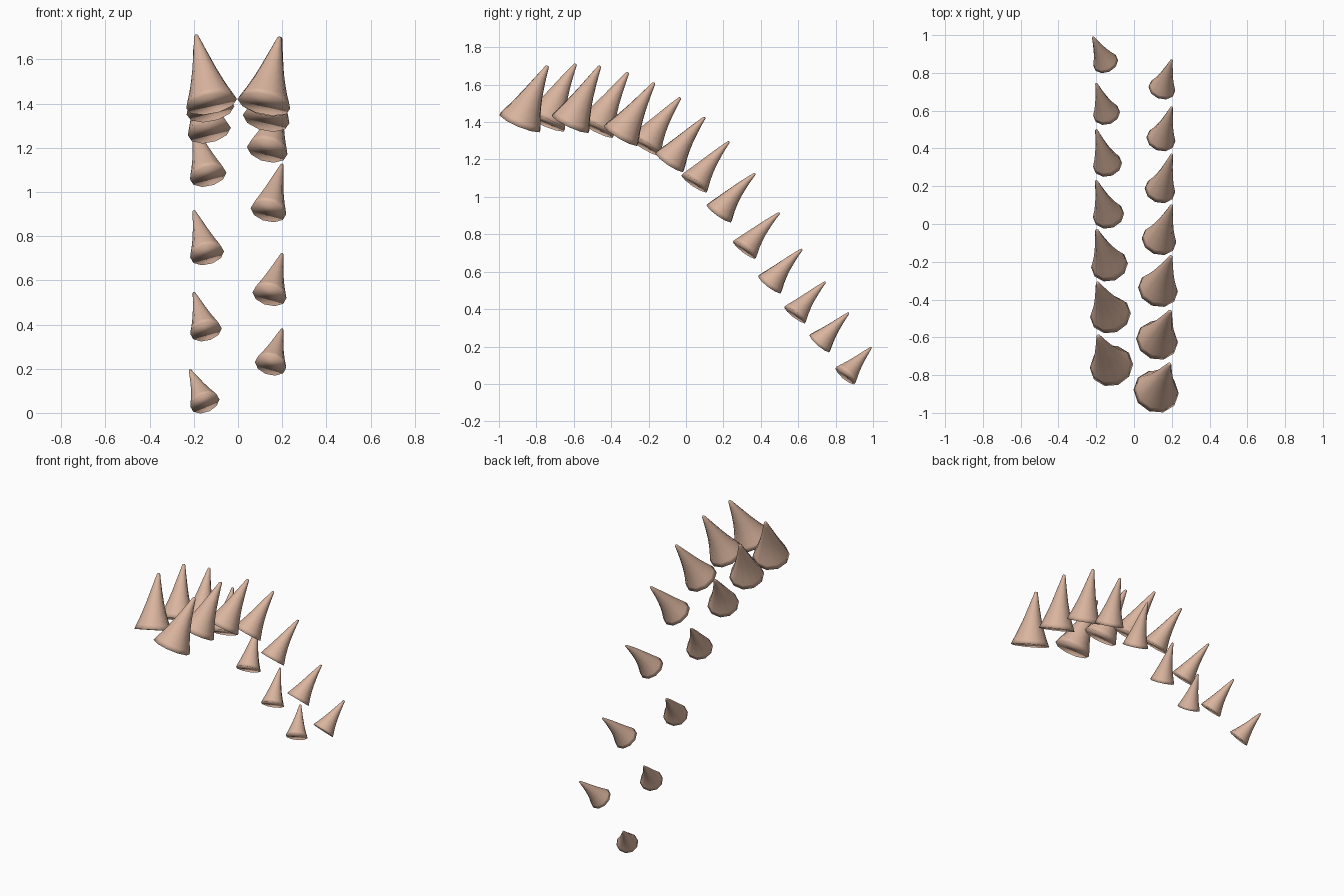
import bpy, bmesh, math
from mathutils import Vector

if "Cube" in bpy.data.objects:
    bpy.data.objects.remove(bpy.data.objects["Cube"])

SIDES = 10
mat = bpy.data.materials.new("horn_tan")
mat.diffuse_color = (0.70, 0.46, 0.345, 1)
mat.use_nodes = True
mat.node_tree.nodes["Principled BSDF"].inputs["Base Color"].default_value = mat.diffuse_color

# Per spike: tip (y, z), front rim point (y, z), rear rim point (y, z)
SPIKES = [
    (-0.74, 1.70, -1.00, 1.445, -0.775, 1.35),
    (-0.59, 1.71, -0.86, 1.445, -0.645, 1.353),
    (-0.46, 1.70, -0.72, 1.44, -0.515, 1.345),
    (-0.31, 1.665, -0.58, 1.42, -0.385, 1.318),
    (-0.17, 1.61, -0.44, 1.385, -0.255, 1.275),
    (-0.03, 1.53, -0.305, 1.325, -0.135, 1.222),
    (0.10, 1.425, -0.165, 1.24, -0.01, 1.135),
    (0.23, 1.295, -0.025, 1.12, 0.115, 1.025),
    (0.37, 1.125, 0.11, 0.96, 0.245, 0.865),
    (0.50, 0.915, 0.25, 0.765, 0.375, 0.67),
    (0.62, 0.72, 0.385, 0.58, 0.51, 0.485),
    (0.745, 0.545, 0.525, 0.415, 0.64, 0.325),
    (0.87, 0.38, 0.66, 0.265, 0.77, 0.17),
    (0.99, 0.195, 0.80, 0.09, 0.905, 0.0),
]
# Flared profile: (distance along the spike, radius factor)
PROFILE = [(0, 1.0), (0.08, 0.91), (0.2, 0.76), (0.35, 0.60),
           (0.5, 0.46), (0.7, 0.30), (0.87, 0.17), (0.985, 0.085), (1.0, 0.05)]


def spike(name, base, normal, tip, radius):
    """Curved, tapering horn with a flat base."""
    bm = bmesh.new()
    mid = base + normal * (tip - base).length * 0.5
    rings = []
    for t, f in PROFILE:
        centre = base * (1 - t) ** 2 + mid * 2 * t * (1 - t) + tip * t * t
        axis = ((mid - base) * (1 - t) + (tip - mid) * t).normalized()
        u = Vector((1, 0, 0))
        u = (u - axis * u.dot(axis)).normalized()
        v = axis.cross(u)
        rings.append([bm.verts.new(centre + (u * math.cos(a) + v * math.sin(a)) * radius * f)
                      for a in (2 * math.pi * i / SIDES for i in range(SIDES))])
    for lo, hi in zip(rings, rings[1:]):
        for i in range(SIDES):
            j = (i + 1) % SIDES
            bm.faces.new((lo[i], lo[j], hi[j], hi[i]))
    bm.faces.new(rings[0][::-1])
    bm.faces.new(rings[-1])
    for face in bm.faces:
        face.smooth = True
    me = bpy.data.meshes.new(name)
    bm.to_mesh(me)
    bm.free()
    me.materials.append(mat)
    bpy.context.collection.objects.link(bpy.data.objects.new(name, me))


# Two staggered rows, shrinking toward the back
for k, (ty, tz, fy, fz, ry, rz) in enumerate(SPIKES):
    side = 1 if k % 2 == 0 else -1
    s = k / 13
    tip_x = 0.188 + 0.012 * min(1, k / 6) + (0.018 if k == 13 else 0)
    base = Vector((side * (0.117 + 0.033 * s), (fy + ry) / 2, (fz + rz) / 2))
    tip = Vector((side * tip_x, ty, tz))
    rim = Vector((0, ry - fy, rz - fz))
    normal = Vector((0, -rim.z, rim.y)).normalized()
    normal.x = (tip.x - base.x) / (tip - base).length
    row = "right" if side > 0 else "left"
    spike(f"{row}_spike_{k // 2 + 1}", base, normal.normalized(), tip, rim.length / 2)
